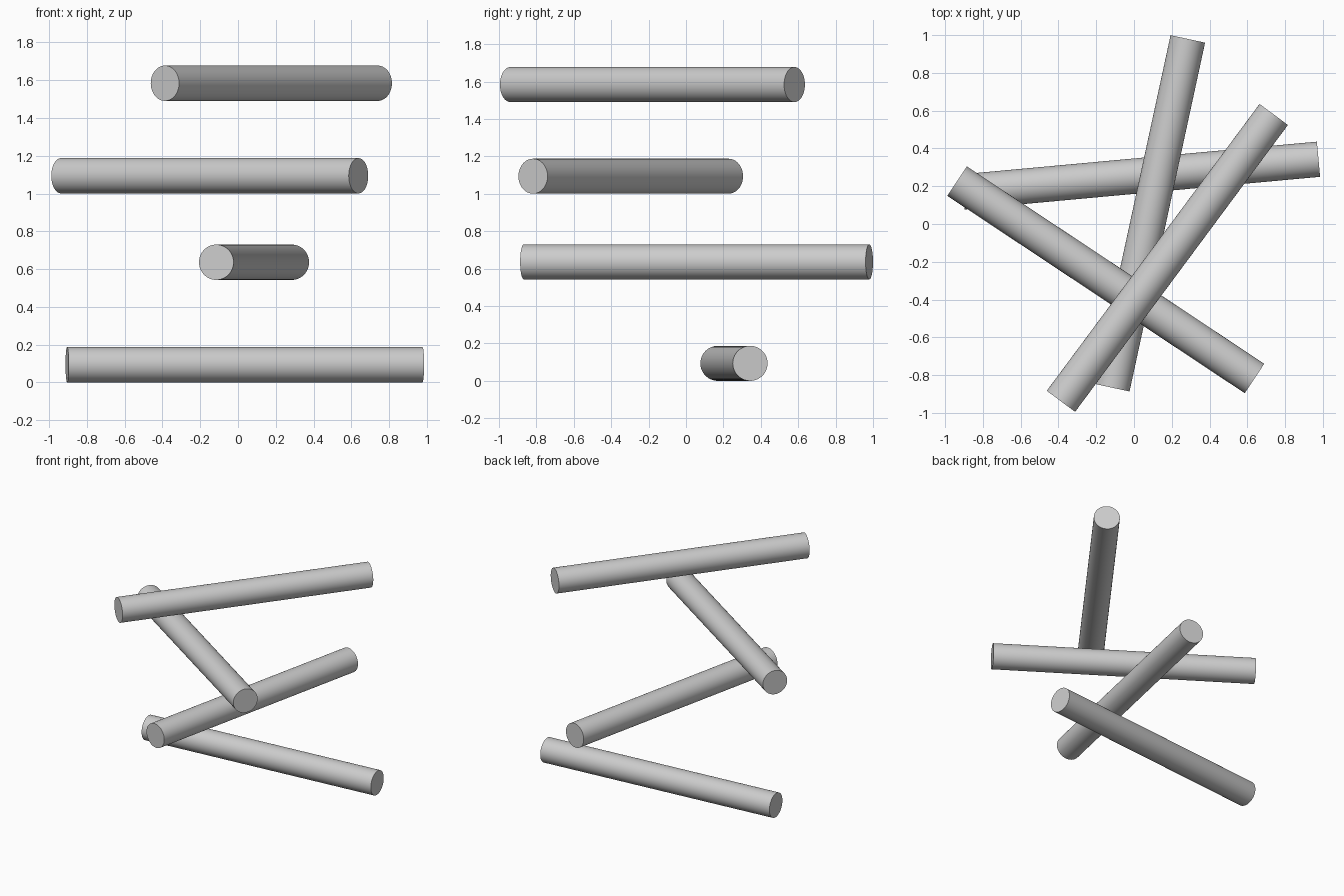
import bpy
from mathutils import Vector

if "Cube" in bpy.data.objects:
    bpy.data.objects.remove(bpy.data.objects["Cube"])

RADIUS = 0.0935


def rod(name, start, end, z):
    """Smooth horizontal round bar between two plan points at height z."""
    a, b = Vector((*start, z)), Vector((*end, z))
    axis = b - a
    bpy.ops.mesh.primitive_cylinder_add(
        vertices=64, radius=RADIUS, depth=axis.length,
        location=(a + b) / 2,
        rotation=axis.to_track_quat('Z', 'Y').to_euler())
    bpy.context.object.name = name
    bpy.ops.object.shade_smooth_by_angle()


# Four equal rods stacked at different heights and headings
rod("bottom_rod", (-0.905, 0.170), (0.977, 0.343), RADIUS)
rod("lower_middle_rod", (-0.115, -0.867), (0.285, 0.980), 0.636)
rod("upper_middle_rod", (-0.937, 0.227), (0.638, -0.818), 1.094)
rod("top_rod", (-0.387, -0.939), (0.740, 0.580), 1.584)
